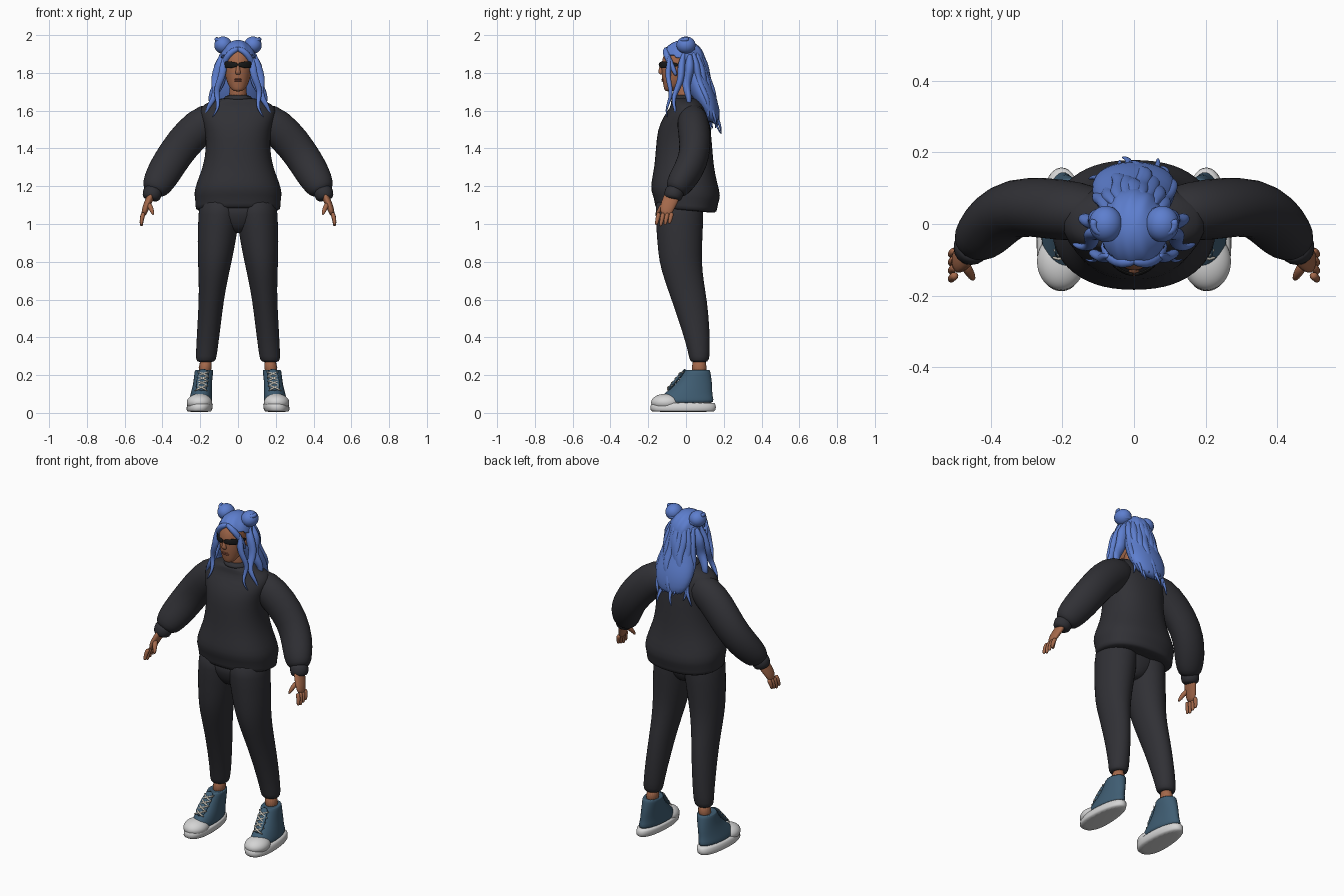
import bpy
import bmesh
from math import sin, cos, pi, copysign
from mathutils import Vector, Matrix

default_cube = bpy.data.objects.get("Cube")
if default_cube:
    bpy.data.objects.remove(default_cube, do_unlink=True)


def material(name, red, green, blue):
    mat = bpy.data.materials.new(name)
    mat.use_nodes = True
    colour = (red, green, blue, 1)
    mat.diffuse_color = colour
    shader = mat.node_tree.nodes["Principled BSDF"]
    shader.inputs["Base Color"].default_value = colour
    shader.inputs["Roughness"].default_value = .8
    return mat


SKIN = material("warm brown skin", .37, .14, .07)
LIPS = material("lip brown", .25, .08, .05)
HAIR = material("periwinkle hair", .11, .21, .62)
CLOTH = material("charcoal fabric", .03, .03, .036)
CANVAS = material("slate blue canvas", .05, .11, .17)
WHITE = material("white rubber", .66, .66, .66)
LACE = material("cream lace", .6, .57, .5)
LENS = material("black lens", .01, .01, .01)

X, Y, Z = Vector((1, 0, 0)), Vector((0, 1, 0)), Vector((0, 0, 1))


def finish(name, bm, mat):
    """Turn a bmesh into a smooth shaded, rounded object."""
    bmesh.ops.recalc_face_normals(bm, faces=bm.faces)
    for face in bm.faces:
        face.smooth = True
    mesh = bpy.data.meshes.new(name)
    bm.to_mesh(mesh)
    bm.free()
    mesh.materials.append(mat)
    obj = bpy.data.objects.new(name, mesh)
    bpy.context.collection.objects.link(obj)
    rounding = obj.modifiers.new("rounding", "SUBSURF")
    rounding.levels = rounding.render_levels = 1
    return obj


def skin_rings(name, rings, mat, sides, square=2, warp=None):
    """Skin rings of (centre, first radius vector, second radius vector)."""
    bm = bmesh.new()
    loops = []
    for centre, u, v in rings:
        loop = []
        for k in range(sides):
            angle = 2 * pi * k / sides
            c, s = [copysign(abs(t) ** (2 / square), t) for t in (cos(angle), sin(angle))]
            point = centre + u * c + v * s
            loop.append(bm.verts.new(warp(point) if warp else point))
        loops.append(loop)
    for low, high in zip(loops, loops[1:]):
        for k in range(sides):
            following = (k + 1) % sides
            bm.faces.new((low[k], low[following], high[following], high[k]))
    bm.faces.new(loops[0])
    bm.faces.new(loops[-1])
    finish(name, bm, mat)


def stack(name, rings, mat, centre_x=lambda z: 0, sides=20, **options):
    """Level rings given as (height, depth position, half width, half depth)."""
    skin_rings(name, [(Vector((centre_x(z), y, z)), X * wide, Y * deep)
                      for z, y, wide, deep in rings], mat, sides, **options)


def tube(name, points, widths, mat, ref=Y, side=1, flat=1, sides=10):
    """Tube following points, mirrored by side, flattened along ref."""
    centres = [Vector((side * x, y, z)) for x, y, z in points]
    rings = []
    for i, (centre, width) in enumerate(zip(centres, widths)):
        along = centres[min(i + 1, len(centres) - 1)] - centres[max(i - 1, 0)]
        u = along.cross(ref).normalized()
        v = u.cross(along).normalized()
        rings.append((centre, u * width, v * width * flat))
    skin_rings(name, rings, mat, sides)


def lock(name, start, end, radius, side=1, phase=0):
    """Wavy strand of hair that tapers to a point."""
    points, widths = [], []
    for k in range(15):
        t = k / 14
        sway = X * t * sin(11 * t + phase) + Y * t * sin(10 * t + phase)
        points.append(Vector(start).lerp(Vector(end), t) + sway * .016)
        widths.append(radius * (1 - .88 * t * t) * min(1, .4 + 3 * t))
    tube(name, points, widths, HAIR, Y, side, .75)


def ball(name, centre, size, mat):
    bm = bmesh.new()
    place = Matrix.Translation(centre) @ Matrix.Diagonal((*size, 1))
    bmesh.ops.create_uvsphere(bm, u_segments=20, v_segments=12, radius=1, matrix=place)
    finish(name, bm, mat)


def drop_back(point):
    """Lower the sweater hem behind."""
    return point - Z * .08 * point.y if point.z < 1.2 else point


# Sweater body with gathered hem and collar
stack("sweater_body", [
    (1.07, 0, .21, .15), (1.075, 0, .228, .165), (1.12, 0, .225, .168),
    (1.16, 0, .236, .187), (1.22, -.01, .22, .175), (1.3, -.01, .186, .158),
    (1.4, -.01, .168, .15), (1.5, -.01, .175, .142), (1.57, 0, .2, .12),
    (1.62, .01, .205, .09), (1.65, 0, .15, .08), (1.67, -.01, .08, .065)],
    CLOTH, sides=28, square=2.3, warp=drop_back)
stack("collar", [(1.65, -.01, .08, .07), (1.67, -.01, .075, .07),
                 (1.685, -.01, .06, .055)], CLOTH)
stack("trouser_hips", [(.95, -.03, .03, .06), (.98, -.03, .07, .09),
                       (1.04, -.035, .14, .118), (1.14, -.035, .19, .125)],
      CLOTH, square=2.6)

for side, word in ((1, "left_"), (-1, "right_")):
    # Sleeve and ribbed cuff
    tube(word + "sleeve", [
        (.06, .03, 1.575), (.16, .035, 1.55), (.25, .045, 1.475), (.33, .05, 1.375),
        (.385, .015, 1.285), (.422, -.03, 1.22), (.443, -.052, 1.182), (.45, -.06, 1.165)],
        (.07, .1, .1, .095, .094, .085, .07, .045), CLOTH, Y, side, .87, 16)
    tube(word + "cuff", [(.445, -.055, 1.19), (.45, -.06, 1.175),
                         (.462, -.072, 1.135), (.464, -.073, 1.127)],
         (.045, .056, .052, .03), CLOTH, Y, side)

    # Hand with fingers fanned from the palm
    tube(word + "palm", [(.455, -.065, 1.17), (.47, -.083, 1.125), (.488, -.1, 1.09),
                         (.502, -.11, 1.04)],
         (.022, .021, .02, .014), SKIN, Y, side, 2.1)
    for i in range(4):
        root = Vector((.498, .023 * i - .143, 1.062))
        reach = .075 - .007 * abs(i - 1)
        tube(word + "finger", [root + Vector((.014 * sin(2 * t), -.015 * t, -reach * t))
                               for t in (0, .4, .8, 1)],
             (.013, .012, .01, .007), SKIN, Y, side)
    tube(word + "thumb", [(.478, -.105, 1.11), (.462, -.132, 1.09), (.447, -.158, 1.045)],
         (.016, .015, .008), SKIN, Y, side)

    # Trouser leg and ankle, leaning outwards
    def leg_x(z):
        return side * (.195 - .09 * z)

    stack(word + "trouser_leg", [
        (1.16, -.035, .11, .128), (1.06, -.035, .112, .13), (.9, -.033, .102, .12),
        (.8, -.03, .09, .114), (.7, -.01, .077, .104), (.6, .017, .067, .095),
        (.45, .05, .062, .076), (.32, .07, .057, .058), (.275, .07, .054, .052),
        (.268, .07, .035, .035)], CLOTH, leg_x)
    stack(word + "ankle", [(.18, .07, .037, .042), (.3, .07, .037, .042)], SKIN, leg_x)

    # High top shoe: rubber sole, canvas upper and rounded toe cap
    def shoe_x(z):
        return side * (.207 - .13 * z)

    def shape_shoe(point):
        """Widen the toe and narrow the heel."""
        middle = side * .2
        return Vector((middle + (point.x - middle) * (.96 - .75 * point.y), *point.yz))

    stack(word + "sole", [(.005, -.015, .06, .163), (.01, -.015, .071, .176),
                          (.05, -.015, .071, .174), (.056, -.015, .062, .165)],
          WHITE, shoe_x, 24, square=2.3, warp=shape_shoe)
    stack(word + "shoe_upper", [
        (.045, -.005, .065, .155), (.07, 0, .064, .147), (.1, .01, .06, .13),
        (.13, .03, .056, .11), (.165, .048, .053, .09), (.215, .06, .055, .07),
        (.23, .06, .053, .067), (.222, .06, .04, .05)],
        CANVAS, shoe_x, 24, warp=shape_shoe)
    ball(word + "toe_cap", (side * .204, -.105, .055), (.069, .082, .047), WHITE)

    # Tongue with crossed laces along the instep
    def instep(t):
        return Vector((.196 - .016 * t, .1 * t - .1, .115 + .12 * t))

    tube(word + "tongue", [instep(t / 3) for t in range(4)],
         (.03, .033, .032, .024), CANVAS, Y, side, .3)
    for i in range(4):
        for way in (X, -X):
            base = instep(i / 5) - Y * .008
            step = instep(i / 5 + .25) - instep(i / 5)
            tube(word + "lace", [base - way * .036 + Y * .016,
                                 base + step / 2 - Y * .008 + Z * .008,
                                 base + way * .036 + step + Y * .016],
                 [.006] * 3, LACE, Z, side, sides=6)

    # Wraparound lens curving from nose to temple
    rings = []
    for k in range(9):
        t = k / 8
        outward = Vector((side * sin(t * pi / 2), -cos(t * pi / 2), 0))
        centre = Vector((outward.x * .083, outward.y * .101 - .04, 1.843))
        rings.append((centre, outward * .005, Z * .02 * sin(pi * (t * .75 + .15))))
    skin_rings(word + "lens", rings, LENS, 10)
    ball(word + "ear", (side * .078, -.025, 1.825), (.012, .02, .032), SKIN)

    # Hair bun with a wrapped strand
    ball(word + "bun", (side * .079, 0, 1.947), (.048, .052, .046), HAIR)
    coil = []
    for i in range(20):
        lift = i / 20
        wide = .042 - .025 * lift * lift
        coil.append((.068 + .028 * lift + wide * cos(i * .7), wide * sin(i * .7),
                     1.925 + .058 * lift))
    tube(word + "bun_coil", coil, [.012] * len(coil), HAIR, Z, side)

    # Swept fringe and locks framing the face
    tube(word + "fringe", [(-.01, -.1, 1.93), (.03, -.11, 1.918), (.06, -.1, 1.885),
                           (.079, -.075, 1.84), (.085, -.05, 1.78)],
         (.012, .018, .018, .016, .01), HAIR, Y, side)
    lock(word + "front_lock", (.07, -.09, 1.89), (.13, -.09, 1.565), .022, side, 2)
    lock(word + "temple_lock", (.08, -.01, 1.91), (.158, -.07, 1.57), .03, side, 4)
    lock(word + "shoulder_lock", (.075, .02, 1.9), (.145, 0, 1.58), .04, side)

# Neck, head and face
stack("neck", [(1.63, 0, .055, .05), (1.68, -.01, .046, .045),
               (1.79, -.02, .045, .05)], SKIN)
stack("head", [
    (1.702, -.09, .014, .014), (1.707, -.087, .03, .027), (1.725, -.073, .047, .046),
    (1.76, -.053, .062, .073), (1.8, -.043, .072, .088), (1.85, -.036, .077, .096),
    (1.9, -.03, .076, .09), (1.945, -.02, .055, .065)], SKIN)
stack("nose", [(1.85, -.124, .008, .01), (1.825, -.131, .009, .012),
               (1.803, -.136, .015, .013), (1.79, -.128, .015, .01)], SKIN)
for z in (1.766, 1.758):
    ball("lip", (0, -.119, z), (.023, .011, .005), LIPS)

# Scalp hair: ridged dome opened over the face
bm = bmesh.new()
bmesh.ops.create_uvsphere(bm, u_segments=48, v_segments=24, radius=1)
for v in bm.verts:
    x, y, z = v.co
    ridge = 1 + .02 * sin(14 * x + 5 * z) * (1 - z ** 4)
    v.co = Vector((x * .094, y * .115, z * .107)) * ridge + Vector((0, -.015, 1.867))
opening = []
for face in bm.faces:
    c = face.calc_center_median()
    if c.z < 1.918 - 4 * c.x ** 2 and c.y < -.035:
        opening.append(face)
bmesh.ops.delete(bm, geom=opening, context="FACES")
scalp = finish("scalp_hair", bm, HAIR)
scalp.modifiers.new("thickness", "SOLIDIFY").thickness = .008

# Back hair mass with wavy locks laid over it
stack("back_hair", [
    (1.91, .025, .08, .07), (1.77, .055, .1, .068), (1.71, .08, .115, .07),
    (1.65, .105, .122, .064), (1.59, .13, .108, .047), (1.53, .148, .07, .025)], HAIR)
for i in range(9):
    spread = i / 4 - 1
    bend = .045 * spread ** 2
    lock("back_lock", (spread * .07, .08 - bend, 1.91),
         (spread * .11, .18 - bend, 1.475 + .03 * (i % 3)), .03, phase=i * 1.7)
